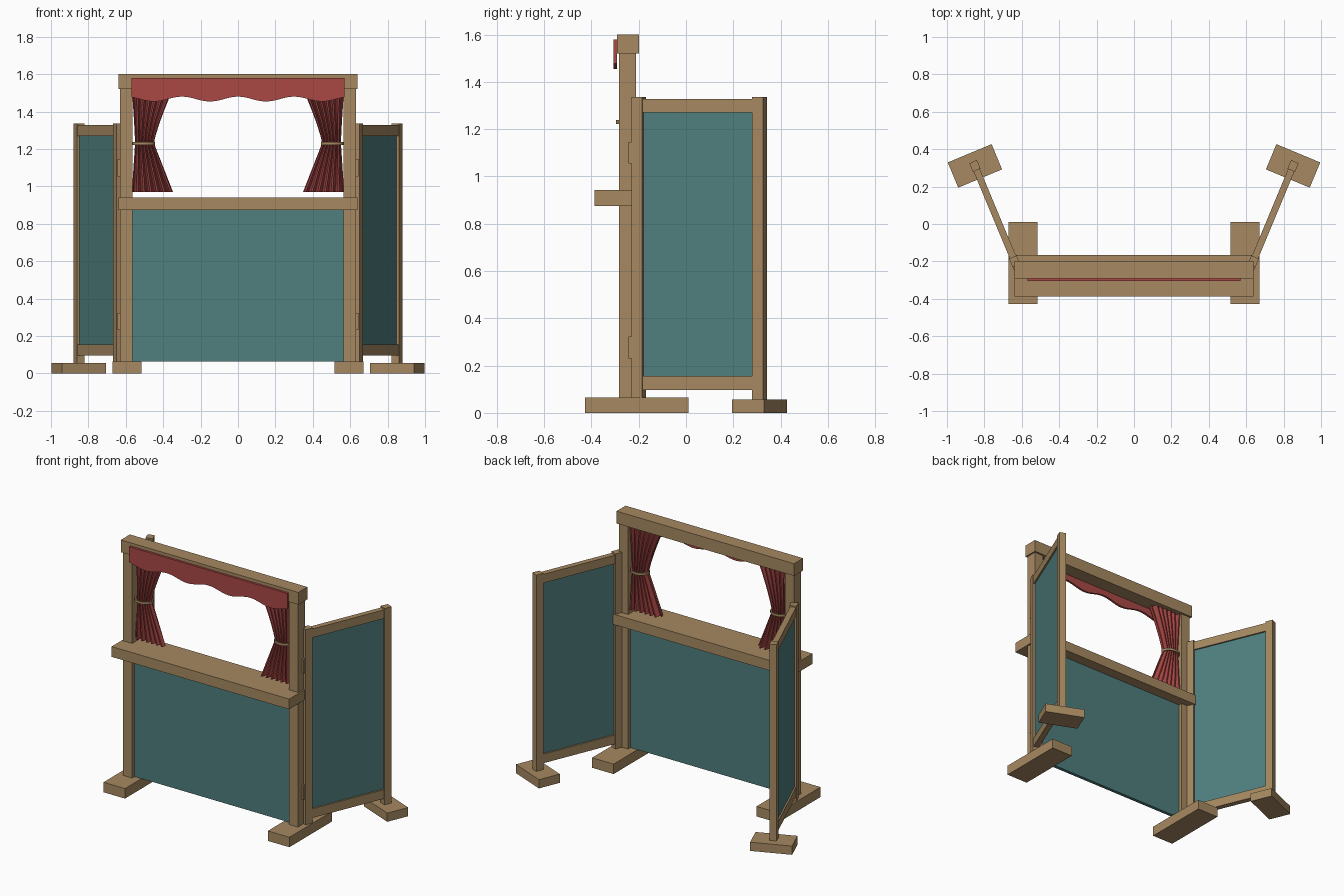
import bpy, math
from mathutils import Matrix, Vector

if "Cube" in bpy.data.objects:
    bpy.data.objects.remove(bpy.data.objects["Cube"])


def material(name, rgb):
    m = bpy.data.materials.new(name)
    m.diffuse_color = (*rgb, 1)
    m.use_nodes = True
    m.node_tree.nodes["Principled BSDF"].inputs["Base Color"].default_value = m.diffuse_color
    return m


WOOD = material("wood", (0.38, 0.25, 0.12))
TEAL = material("teal_board", (0.08, 0.21, 0.21))
RED = material("red_cloth", (0.40, 0.065, 0.06))


def mesh_object(name, verts, faces, mat):
    me = bpy.data.meshes.new(name)
    me.from_pydata(verts, [], faces)
    me.materials.append(mat)
    ob = bpy.data.objects.new(name, me)
    bpy.context.collection.objects.link(ob)
    return ob


def box(name, x, y, z, mat=WOOD, frame=Matrix()):
    v = [frame @ Vector((a, b, c)) for a in x for b in y for c in z]
    f = [(0, 1, 3, 2), (4, 6, 7, 5), (0, 4, 5, 1), (2, 3, 7, 6), (0, 2, 6, 4), (1, 5, 7, 3)]
    return mesh_object(name, v, f, mat)


# main stage frame
box("top_beam", (-0.64, 0.64), (-0.292, -0.199), (1.52, 1.60))
box("stage_shelf", (-0.64, 0.64), (-0.388, -0.165), (0.875, 0.942))
box("front_board", (-0.567, 0.567), (-0.258, -0.236), (0.065, 0.875), TEAL)

# scalloped valance
N = 64
verts, faces = [], []
for i in range(N + 1):
    x = -0.57 + 1.14 * i / N
    low = 1.467 + 0.013 * math.cos(2 * math.pi * x / 0.30)
    verts += [(x, -0.306, low), (x, -0.306, 1.58), (x, -0.292, 1.58), (x, -0.292, low)]
for i in range(N):
    a, b = 4 * i, 4 * i + 4
    faces += [(a + k, b + k, b + (k + 1) % 4, a + (k + 1) % 4) for k in range(4)]
faces += [(0, 1, 2, 3), (4 * N + 3, 4 * N + 2, 4 * N + 1, 4 * N)]
mesh_object("valance", verts, faces, RED)


def curtain(side, label):
    # pleated sheet gathered at the tie height
    cols, pleats, tie_z = 36, 6, 1.23
    rows = [1.52, 1.46, 1.40, 1.34, 1.28, 1.245, 1.215, 1.15, 1.06, 0.97]
    v, f = [], []
    for z in rows:
        t = (z - tie_z) / 0.29 if z > tie_z else (tie_z - z) / 0.26
        t = t ** (1.25 if z > tie_z else 1.0)
        outer, inner = 0.548 + 0.017 * t, 0.452 - 0.102 * t
        for c in range(cols + 1):
            u = c / cols
            y = -0.247 + (0.022 + 0.006 * t) * math.sin(2 * math.pi * pleats * u)
            v.append((side * (outer + (inner - outer) * u), y, z))
    w = cols + 1
    for r in range(len(rows) - 1):
        for c in range(cols):
            a = r * w + c
            f.append((a, a + w, a + w + 1, a + 1))
    ob = mesh_object("curtain_" + label, v, f, RED)
    s = ob.modifiers.new("thickness", 'SOLIDIFY')
    s.thickness, s.offset = 0.005, 0

    # oval tie band
    n = 24
    v, f = [], []
    for i in range(n):
        a = 2 * math.pi * i / n
        for d, z in ((0, 1.222), (0, 1.238), (0.008, 1.238), (0.008, 1.222)):
            v.append((side * 0.504 + (0.061 - d) * math.cos(a),
                      -0.247 + (0.049 - d) * math.sin(a), z))
        b = 4 * ((i + 1) % n)
        f += [(4 * i + k, b + k, b + (k + 1) % 4, 4 * i + (k + 1) % 4) for k in range(4)]
    mesh_object("curtain_tie_" + label, v, f, WOOD)


for side, label in ((-1, "left"), (1, "right")):
    def bx(a, b):
        return tuple(sorted((side * a, side * b)))

    box("post_" + label, bx(0.565, 0.63), (-0.283, -0.211), (0.065, 1.52))
    box("post_foot_" + label, bx(0.515, 0.67), (-0.428, 0.01), (0, 0.065))
    curtain(side, label)

    # angled wing: local y runs along the wing from the hinge post
    F = Matrix.Translation((side * 0.638, -0.2, 0)) @ Matrix.Rotation(-side * math.radians(22.6), 4, 'Z')
    L = 0.553
    box("wing_hinge_post_" + label, (-0.022, 0.022), (-0.025, 0.025), (0.065, 1.336), WOOD, F)
    box("wing_end_post_" + label, (-0.022, 0.022), (L - 0.025, L + 0.025), (0.057, 1.336), WOOD, F)
    box("wing_foot_" + label, (-0.127, 0.127), (L - 0.073, L + 0.073), (0, 0.057), WOOD, F)
    for part, z in (("top", (1.27, 1.327)), ("bottom", (0.096, 0.155))):
        box(f"wing_{part}_rail_{label}", (-0.018, 0.018), (0.025, L - 0.025), z, WOOD, F)
    box("wing_board_" + label, (-0.008, 0.008), (0.025, L - 0.025), (0.155, 1.27), TEAL, F)

    # hinges joining wing to post
    for part, z in (("upper", 1.10), ("lower", 0.277)):
        box(f"{part}_hinge_{label}", bx(0.628, 0.643), (-0.243, -0.205), (z - 0.046, z + 0.046))
